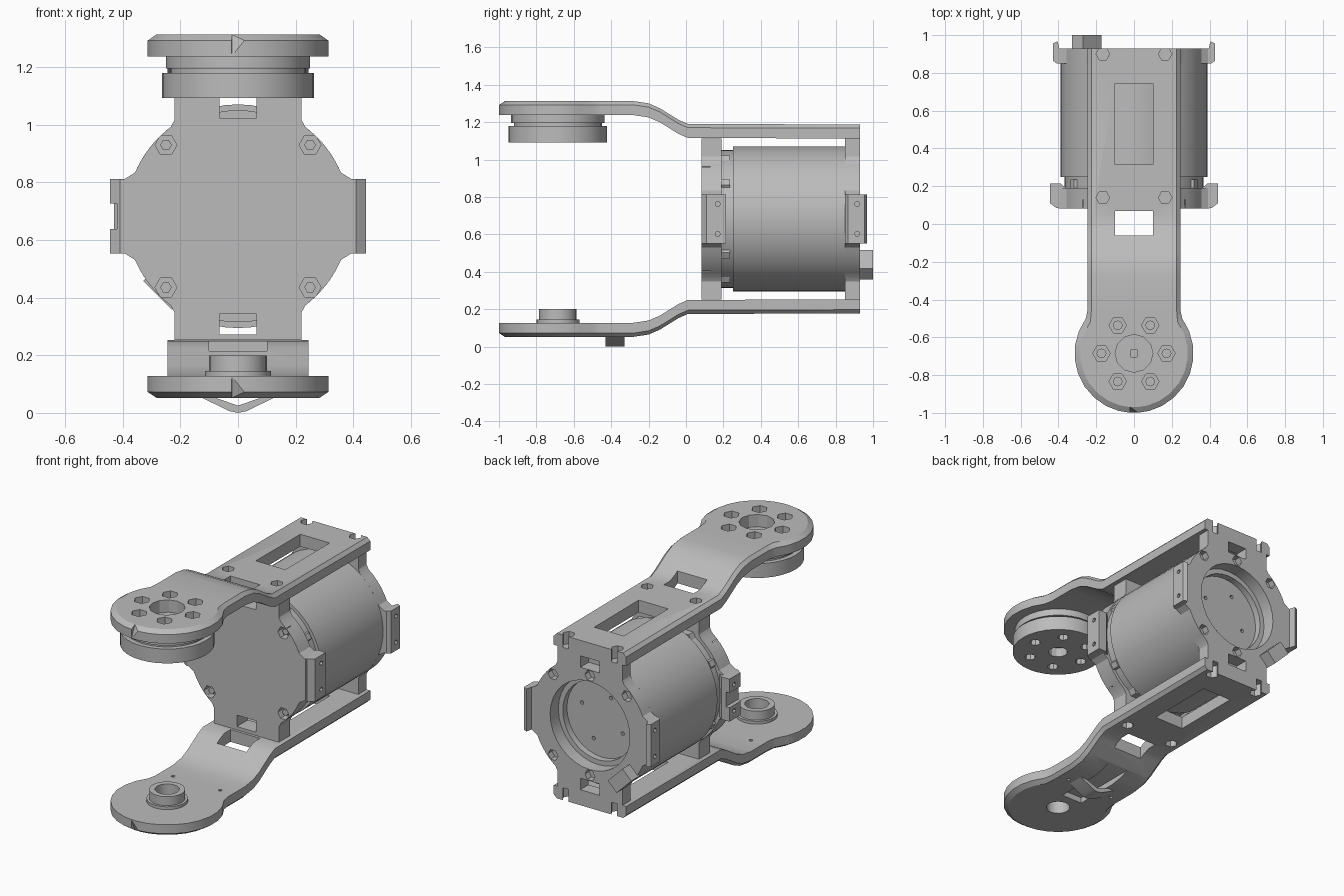
import bpy, bmesh, math
from mathutils import Vector

if "Cube" in bpy.data.objects:
    bpy.data.objects.remove(bpy.data.objects["Cube"])

MID = 0.6825      # height of the motor axis
HUB = -0.685      # y of the joint axis
parts = []

grey = bpy.data.materials.new("plain_grey")
grey.use_nodes = True
grey.diffuse_color = (0.5, 0.5, 0.5, 1)
grey.node_tree.nodes["Principled BSDF"].inputs["Base Color"].default_value = (0.5, 0.5, 0.5, 1)


def finish(name, bm):
    bmesh.ops.recalc_face_normals(bm, faces=bm.faces)
    mesh = bpy.data.meshes.new(name)
    bm.to_mesh(mesh)
    bm.free()
    obj = bpy.data.objects.new(name, mesh)
    bpy.context.collection.objects.link(obj)
    parts.append(obj)
    return obj


def prism(name, pts, axis, a, b):
    """Extrude a flat outline along an axis from a to b."""
    place = {"X": lambda u, v, w: (w, u, v),
             "Y": lambda u, v, w: (u, w, v),
             "Z": lambda u, v, w: (u, v, w)}[axis]
    bm = bmesh.new()
    lo = [bm.verts.new(place(u, v, a)) for u, v in pts]
    hi = [bm.verts.new(place(u, v, b)) for u, v in pts]
    bm.faces.new(lo)
    bm.faces.new(hi)
    for i in range(len(pts)):
        j = (i + 1) % len(pts)
        bm.faces.new((lo[i], lo[j], hi[j], hi[i]))
    return finish(name, bm)


def ring(u, v, r, n=6, start=0.0):
    return [(u + r * math.cos(start + math.tau * i / n),
             v + r * math.sin(start + math.tau * i / n)) for i in range(n)]


def rect(u0, u1, v0, v1):
    return [(u0, v0), (u1, v0), (u1, v1), (u0, v1)]


def cut(obj, cutters):
    for c in cutters:
        mod = obj.modifiers.new("cut", "BOOLEAN")
        mod.operation = "DIFFERENCE"
        mod.solver = "EXACT"
        mod.object = c
        c.hide_render = True
    deps = bpy.context.evaluated_depsgraph_get()
    mesh = bpy.data.meshes.new_from_object(obj.evaluated_get(deps))
    obj.modifiers.clear()
    obj.data = mesh
    for c in cutters:
        parts.remove(c)
        bpy.data.objects.remove(c)


def arm(name, s):
    """Bent arm with a round end; s is +1 for the upper arm, -1 for the lower."""
    stations = []
    for deg in (4, 15, 28, 42, 56, 70, 84, 98, 112, 126):
        t = math.radians(deg)
        stations.append((0.315 * math.sin(t), HUB - 0.315 * math.cos(t),
                         0.285 * math.sin(t), HUB - 0.285 * math.cos(t), 0))
    for y, drop in ((-0.45, 0), (-0.28, 0), (-0.2, 0.012), (-0.14, 0.038),
                    (-0.04, 0.1), (0.01, 0.122), (0.93, 0.125)):
        stations.append((0.245, y, 0.225, y, drop))
    bm = bmesh.new()
    rows = []
    for w, y, wi, yi, drop in stations:
        top, edge, base = 0.63 - drop, 0.61 - drop, 0.555 - drop
        section = [(-w, y, base), (w, y, base), (w, y, edge),
                   (wi, yi, top), (-wi, yi, top), (-w, y, edge)]
        rows.append([bm.verts.new((x, v, MID + s * h)) for x, v, h in section])
    for p, q in zip(rows, rows[1:]):
        for i in range(6):
            j = (i + 1) % 6
            bm.faces.new((p[i], p[j], q[j], q[i]))
    bm.faces.new(rows[0])
    bm.faces.new(rows[-1])
    return finish(name, bm)


def arm_holes(s):
    a, b = sorted((MID + s * 0.35, MID + s * 0.75))
    shapes = [rect(-0.1, 0.1, 0.315, 0.745), rect(-0.1, 0.1, -0.06, 0.07)]
    shapes += [ring(x, y, 0.036) for x in (-0.165, 0.165) for y in (0.14, 0.9)]
    return [prism("hole", p, "Z", a, b) for p in shapes]


bolt_spots = [(0.172 * math.cos(k * math.pi / 3), HUB + 0.172 * math.sin(k * math.pi / 3))
              for k in range(6)]

# Upper arm with its bolt circle
upper = arm("upper_arm", 1)
cut(upper, arm_holes(1) + [prism("hole", ring(0, HUB, 0.1, 12), "Z", 1.2, 1.4)]
    + [prism("hole", ring(x, y, 0.046), "Z", 1.2, 1.4) for x, y in bolt_spots])
for x, y in bolt_spots:
    prism("hub_bolt", ring(x, y, 0.026, 8), "Z", 1.2, 1.26)

# Lower arm with cable groove, pivot hole and strap
lower = arm("lower_arm", -1)
cut(lower, arm_holes(-1)
    + [prism("hole", ring(0, HUB, 0.068, 16), "Z", 0, 0.3),
       prism("hole", rect(-0.07, 0.07, -0.56, -0.1), "Z", 0, 0.088)]
    + [prism("hole", ring(x, -0.4, 0.012), "Z", 0, 0.3) for x in (-0.16, 0.16)])
boss = prism("pivot_boss", ring(0, HUB, 0.1, 24), "Z", 0.12, 0.2)
collar = prism("pivot_collar", ring(0, HUB, 0.115, 24), "Z", 0.125, 0.145)
for tube in (boss, collar):
    cut(tube, [prism("hole", ring(0, HUB, 0.068, 16), "Z", 0, 0.3)])
prism("cable_strap", [(-0.14, 0.06), (-0.03, 0.006), (0, 0), (0.03, 0.006), (0.14, 0.06),
                      (0.1, 0.06), (0, 0.025), (-0.1, 0.06)], "Y", -0.43, -0.33)

# Output hub below the upper arm
hub = prism("hub_disc", ring(0, HUB, 0.263, 32), "Z", 1.092, 1.18)
cut(hub, [prism("hole", ring(0, HUB, 0.055, 12), "Z", 1, 1.15)]
    + [prism("hole", ring(x, y, 0.032, 8), "Z", 1, 1.14) for x, y in bolt_spots])
prism("hub_neck", ring(0, HUB, 0.235, 32), "Z", 1.175, 1.2)
washer = prism("hub_washer", ring(0, HUB, 0.25, 32), "Z", 1.195, 1.237)
cut(washer, [prism("hole", rect(-0.015, 0.015, HUB - 0.02, HUB + 0.02), "Z", 1.21, 1.3)])


def plate_outline():
    arc = [(0.388 * math.cos(math.radians(d)), 0.388 * math.sin(math.radians(d)))
           for d in (23, 29, 35, 41, 47, 53)]
    q = [(0.4, 0.125)] + arc + [(0.22, 0.335), (0.22, 0.43)]
    loop = q + [(-x, h) for x, h in reversed(q)]
    loop += [(-x, -h) for x, h in loop]
    return [(x, MID + h) for x, h in loop]


def slots(a, b):
    return [prism("hole", rect(-0.065, 0.065, MID + s * 0.375 - 0.035, MID + s * 0.375 + 0.035),
                  "Y", a, b) for s in (-1, 1)]


corners = [(x, MID + h) for x in (-0.25, 0.25) for h in (-0.247, 0.247)]

# Front plate with recessed corner bolts
front = prism("front_plate", plate_outline(), "Y", 0.082, 0.19)
cut(front, slots(0, 0.25)
    + [prism("hole", ring(x, z, 0.038), "Y", 0.04, 0.13) for x, z in corners])
for x, z in corners:
    prism("front_bolt", ring(x, z, 0.02), "Y", 0.1, 0.15)

# Back plate with round opening
back = prism("back_plate", plate_outline(), "Y", 0.85, 0.93)
cut(back, slots(0.8, 1) + [prism("hole", ring(0, MID, 0.27, 32), "Y", 0.8, 1)]
    + [prism("hole", ring(x, z, 0.034), "Y", 0.89, 1)
       for x, z in corners + [(0, MID - 0.305), (0, MID + 0.305)]])

# Motor body, with sunken back face
motor = prism("motor_body", ring(0, MID, 0.388, 56), "Y", 0.25, 0.85)
cut(motor, [prism("hole", ring(0, MID, 0.24, 32), "Y", 0.81, 1)]
    + [prism("hole", ring(x, z, 0.012), "Y", 0.78, 1) for x, z in ring(0, MID, 0.15, 4, 0.4)])
prism("motor_collar", ring(0, MID, 0.368, 56), "Y", 0.185, 0.255)
for s in (-1, 1):
    for deg in (-62, -31, 31, 62):
        t = math.radians(deg)
        prism("clamp_nut", ring(s * 0.35 * math.cos(t), MID + 0.35 * math.sin(t), 0.035),
              "Y", 0.185, 0.235)

# Side tabs on both plates
front_tab = [(0.36, 0.09), (0.41, 0.084), (0.445, 0.11), (0.445, 0.215), (0.39, 0.215), (0.36, 0.19)]
back_tab = [(0.36, 0.85), (0.41, 0.85), (0.43, 0.865), (0.43, 0.955), (0.405, 0.967), (0.395, 0.93), (0.36, 0.93)]
for s, side in ((1, "left"), (-1, "right")):
    for label, shape, y in (("front", front_tab, 0.17), ("back", back_tab, 0.915)):
        tab = prism(f"{label}_{side}_tab", [(s * u, v) for u, v in shape], "Z", MID - 0.13, MID + 0.13)
        a, b = sorted((s * 0.4, s * 0.5))
        holes = [prism("hole", ring(y, MID + h, 0.014), "X", a, b) for h in (-0.08, 0.08)]
        if s < 0 and label == "front":
            holes.append(prism("hole", rect(-0.5, -0.42, 0, 0.4), "Z", MID - 0.045, MID + 0.045))
        cut(tab, holes)

# Tilted cable socket on the back
prism("cable_socket", [(-0.25 + 0.707 * (u + v), MID - 0.245 + 0.707 * (v - u))
                       for u, v in rect(-0.07, 0.07, -0.042, 0.042)], "Y", 0.92, 1.0)

# Material and shading
bpy.ops.object.select_all(action="DESELECT")
for obj in parts:
    obj.data.materials.clear()
    obj.data.materials.append(grey)
    obj.select_set(True)
bpy.context.view_layer.objects.active = parts[0]
bpy.ops.object.shade_smooth_by_angle(angle=math.radians(25))
